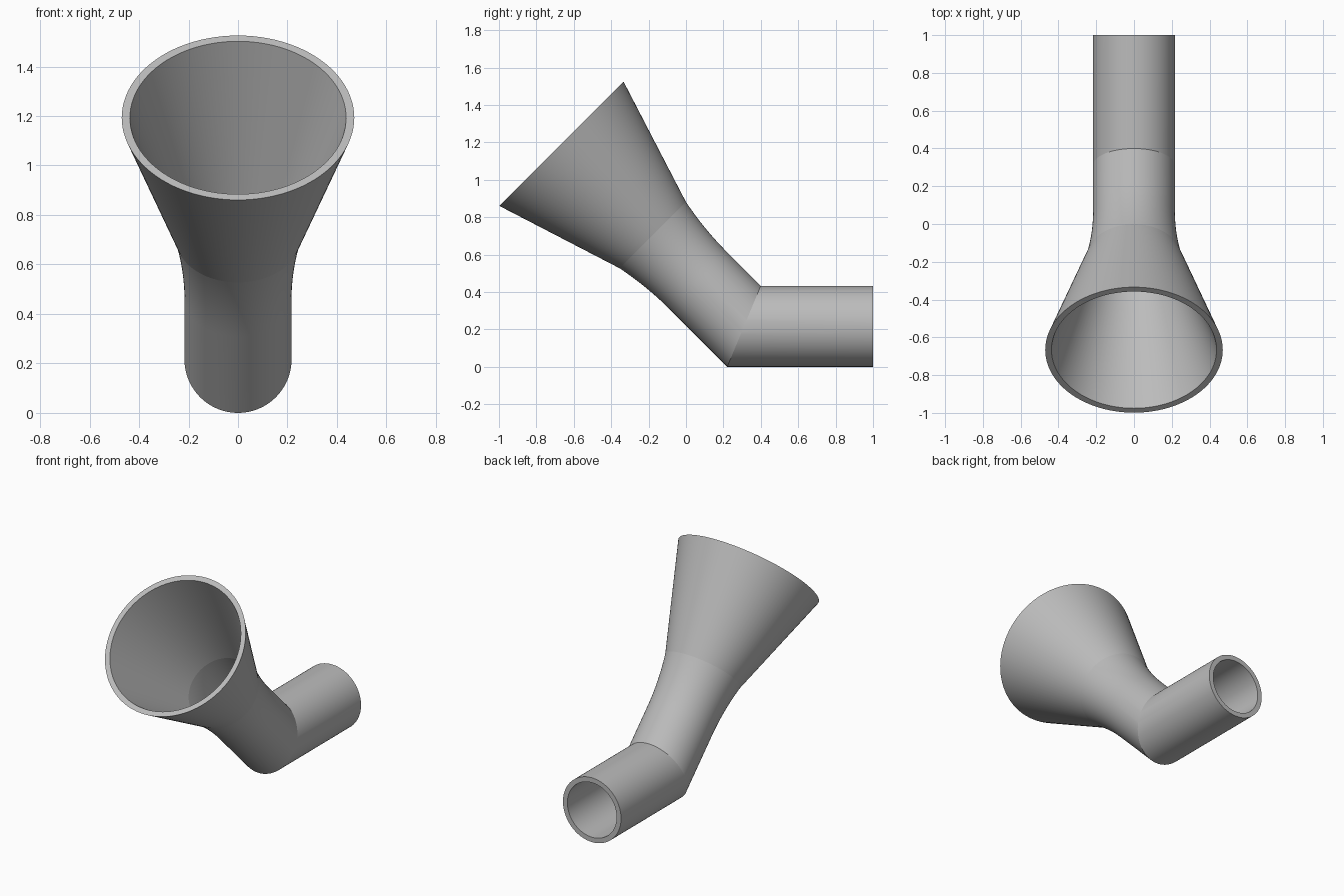
import bpy
import bmesh
import math
from mathutils import Vector

cube = bpy.data.objects.get("Cube")
if cube:
    bpy.data.objects.remove(cube, do_unlink=True)

SIDES = 96
PIPE_R, NECK_R, RIM_R = 0.2165, 0.251, 0.47
WALL = 0.033
LENGTH = 1.381                      # bend to rim, along the tilted axis
BEND = Vector((0, 0.31, PIPE_R))
BACK = Vector((0, 1, 0))
TILTED = Vector((0, -1, 1)).normalized()
UP = Vector((0, 0, 1))
TILTED_UP = Vector((0, 1, 1)).normalized()
MITER = BACK * math.tan(math.pi / 8) + UP   # stretched axis of the mitred joint

# One flat colour
grey = bpy.data.materials.new("plain grey")
grey.use_nodes = True
colour = (0.5, 0.5, 0.5, 1)
grey.diffuse_color = colour
grey.node_tree.nodes["Principled BSDF"].inputs["Base Color"].default_value = colour


def stations(inset):
    """Ring centre, upward axis and radius from the pipe end to the rim."""
    rings = [(BEND + BACK * (1 - BEND.y), UP, PIPE_R - inset),
             (BEND, MITER, PIPE_R - inset)]
    steps = 14
    for i in range(steps + 1):      # curved neck
        f = i / steps
        centre = BEND + TILTED * LENGTH * (1 + f) / 4
        rings.append((centre, TILTED_UP, PIPE_R + (NECK_R - PIPE_R) * f * f - inset))
    rings.append((BEND + TILTED * LENGTH, TILTED_UP, RIM_R - inset))
    return rings


# Hollow shell: along the outside, over the rim, back along the inside
bm = bmesh.new()
loops = []
for centre, up, radius in stations(0) + stations(WALL)[::-1]:
    ring = []
    for k in range(SIDES):
        a = math.tau * k / SIDES
        ring.append(bm.verts.new(centre + radius * (Vector((math.cos(a), 0, 0)) + up * math.sin(a))))
    loops.append(ring)
for i, ring in enumerate(loops):
    following = loops[(i + 1) % len(loops)]
    for k in range(SIDES):
        n = (k + 1) % SIDES
        bm.faces.new((ring[k], ring[n], following[n], following[k]))
bmesh.ops.recalc_face_normals(bm, faces=bm.faces)

mesh = bpy.data.meshes.new("flared_elbow_pipe")
bm.to_mesh(mesh)
bm.free()
mesh.materials.append(grey)
pipe = bpy.data.objects.new("flared_elbow_pipe", mesh)
bpy.context.collection.objects.link(pipe)

# Smooth walls, crisp rim, joint and flare edges
bpy.ops.object.select_all(action="DESELECT")
pipe.select_set(True)
bpy.context.view_layer.objects.active = pipe
bpy.ops.object.shade_smooth_by_angle(angle=math.radians(5))
